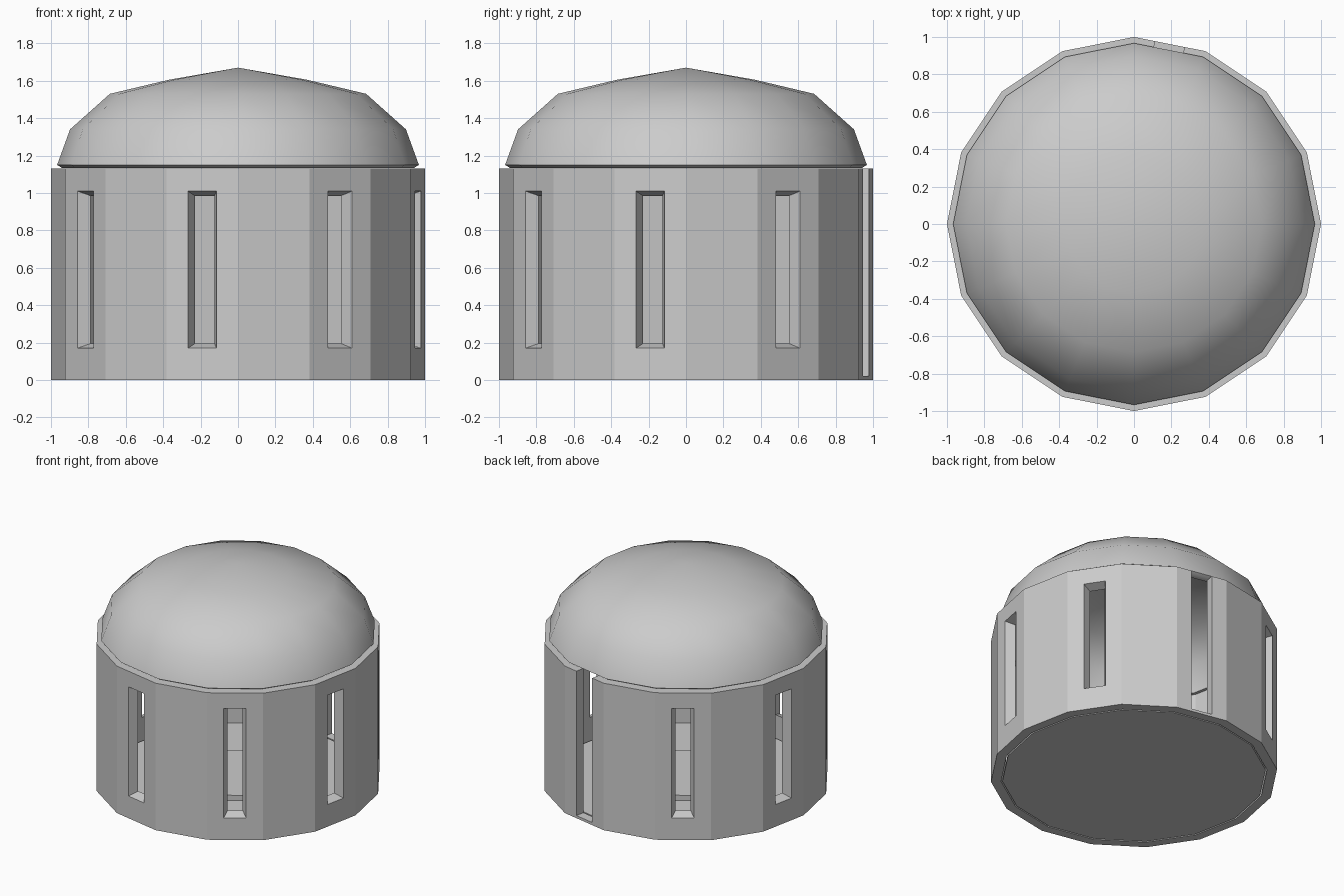
import bpy, bmesh
from math import sin, cos, pi, radians
from mathutils import Vector

if "Cube" in bpy.data.objects:
    bpy.data.objects.remove(bpy.data.objects["Cube"])

N = 16
HALF = pi / N
Z0, Z1 = 0.02, 1.13
INNER = 0.93


def finish(name, bm, smooth=False):
    bmesh.ops.remove_doubles(bm, verts=bm.verts, dist=0.0005)
    bmesh.ops.recalc_face_normals(bm, faces=bm.faces)
    me = bpy.data.meshes.new(name)
    bm.to_mesh(me)
    bm.free()
    ob = bpy.data.objects.new(name, me)
    bpy.context.collection.objects.link(ob)
    if smooth:
        bpy.ops.object.select_all(action='DESELECT')
        ob.select_set(True)
        bpy.context.view_layer.objects.active = ob
        bpy.ops.object.shade_smooth_by_angle(angle=radians(40))
    return ob


def lathe(name, profile, smooth=False, closed=False):
    """Revolve (radius, z) points in N sides."""
    bm = bmesh.new()
    pts = profile + profile[:1] if closed else profile
    for i in range(N):
        a, b = 2 * HALF * i, 2 * HALF * (i + 1)
        for (r0, z0), (r1, z1) in zip(pts, pts[1:]):
            q = [(r0 * cos(a), r0 * sin(a), z0), (r0 * cos(b), r0 * sin(b), z0),
                 (r1 * cos(b), r1 * sin(b), z1), (r1 * cos(a), r1 * sin(a), z1)]
            if r0 == 0:
                q.pop(0)
            elif r1 == 0:
                q.pop()
            bm.faces.new([bm.verts.new(p) for p in q])
    return finish(name, bm, smooth)


def rect(angle, scale, s0, s1, z0, z1):
    """Upright rectangle lying on one wall facet."""
    n = Vector((cos(angle), sin(angle), 0)) * cos(HALF) * scale
    t = Vector((-sin(angle), cos(angle), 0))
    return [n + t * s + Vector((0, 0, z)) for s, z in
            ((s0, z0), (s1, z0), (s1, z1), (s0, z1))]


def panel(bm, *pts):
    bm.faces.new([bm.verts.new(p) for p in pts])


def bridge(bm, a, b, sides):
    for k in sides:
        j = (k + 1) % 4
        panel(bm, a[k], a[j], b[j], b[k])


# Wall: every second facet has a splayed window, one has a full-height doorway
bm = bmesh.new()
w = sin(HALF)
for i in range(N):
    ang = HALF * (2 * i + 1)
    spans = [(-w, w, -w * INNER, w * INNER)]
    window = i % 2 == 1
    door = i == 3
    if door:
        spans = [(-w, -0.08, -w * INNER, -0.08), (0.08, w, 0.08, w * INNER)]
    for k, (a, b, c, d) in enumerate(spans):
        out = rect(ang, 1, a, b, Z0, Z1)
        inn = rect(ang, INNER, c, d, Z0, Z1)
        bridge(bm, out, inn, (0, 2))
        if door:
            bridge(bm, out, inn, (1,) if k == 0 else (3,))
        if window and not door:
            hole_out = rect(ang, 1, -0.078, 0.078, 0.17, 1.01)
            hole_in = rect(ang, INNER, -0.053, 0.053, 0.195, 0.985)
            bridge(bm, out, hole_out, range(4))
            bridge(bm, inn, hole_in, range(4))
            bridge(bm, hole_out, hole_in, range(4))
        else:
            panel(bm, *out)
            panel(bm, *inn)
finish("wall", bm)

# Base ring, floor and low central plinth
lathe("base_ring", [(1, 0), (1, Z0), (INNER, Z0), (INNER, 0)], closed=True)
lathe("floor", [(0, 0), (0.92, 0), (0.92, Z0), (0, Z0)])
lathe("plinth", [(0.38, Z0), (0.38, 0.06), (0, 0.06)])

# Dome shell with a bevelled lower lip
lathe("dome", [(0, 1.67), (0.37, 1.605), (0.685, 1.53), (0.898, 1.34),
               (0.967, 1.15), (0.94, 1.133), (0.91, 1.133), (0.85, 1.32),
               (0.65, 1.49), (0.35, 1.56), (0, 1.62)], smooth=True)
